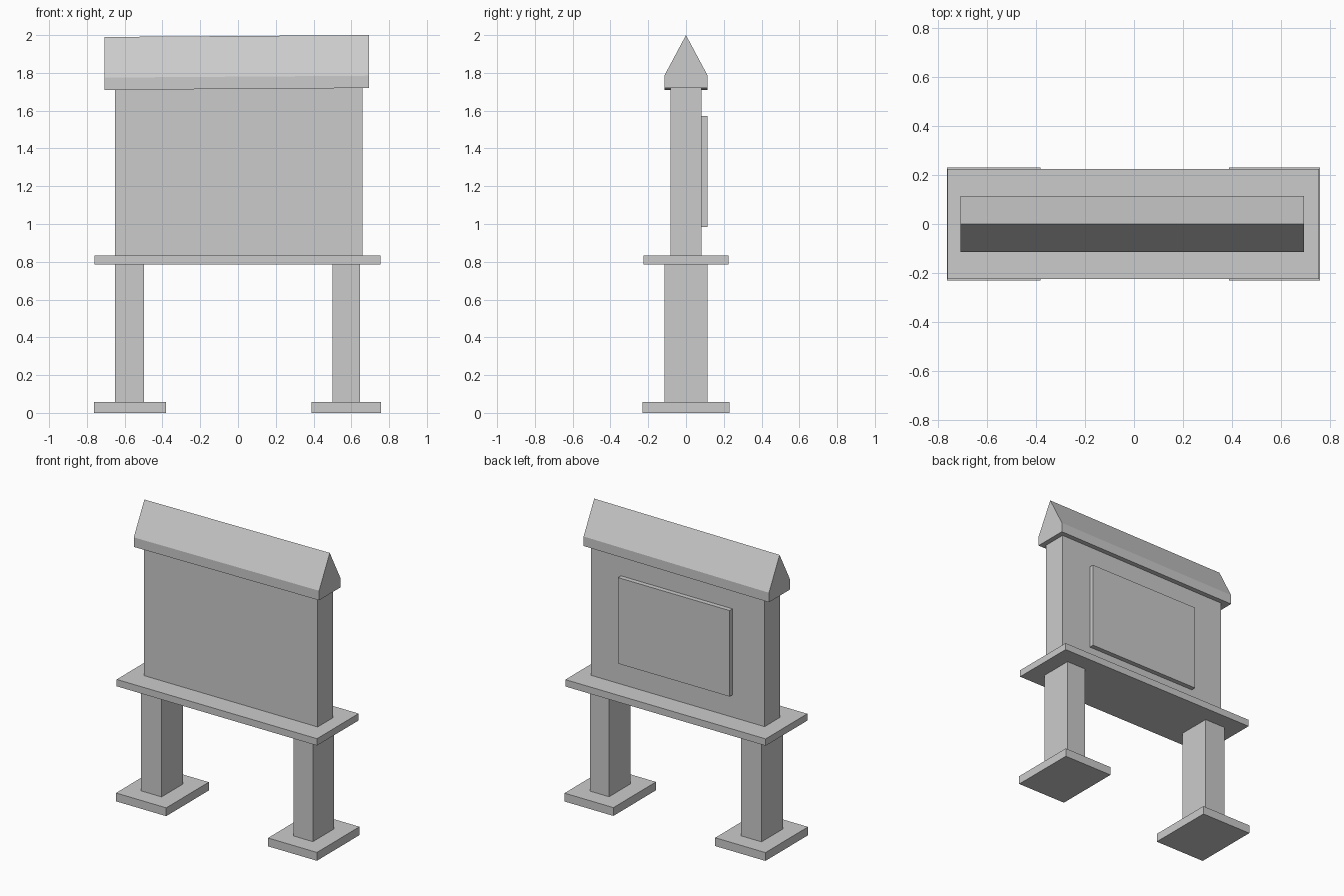
import bpy
import bmesh

if "Cube" in bpy.data.objects:
    bpy.data.objects.remove(bpy.data.objects["Cube"])


def make_object(name, bm):
    bmesh.ops.recalc_face_normals(bm, faces=bm.faces)
    mesh = bpy.data.meshes.new(name)
    bm.to_mesh(mesh)
    bm.free()
    obj = bpy.data.objects.new(name, mesh)
    bpy.context.collection.objects.link(obj)
    return obj


def box(name, xs, ys, zs):
    """Axis-aligned box from (min, max) ranges."""
    bm = bmesh.new()
    bmesh.ops.create_cube(bm, size=1)
    for v in bm.verts:
        v.co = [r[0] if c < 0 else r[1] for c, r in zip(v.co, (xs, ys, zs))]
    return make_object(name, bm)


# Feet and legs
for side, foot_x, leg_x in (("left", (-0.762, -0.382), (-0.652, -0.497)),
                            ("right", (0.388, 0.758), (0.501, 0.647))):
    box(side + "_foot", foot_x, (-0.23, 0.23), (0, 0.057))
    box(side + "_leg", leg_x, (-0.115, 0.115), (0.057, 0.785))

# Shelf plate across the legs
box("shelf", (-0.76, 0.755), (-0.225, 0.225), (0.785, 0.832))

# Upright board with a raised panel on the back
box("board", (-0.652, 0.66), (-0.082, 0.082), (0.832, 1.72))
box("back_panel", (-0.41, 0.435), (0.082, 0.114), (0.985, 1.573))

# Gabled roof: five-sided profile extruded along x, slightly raised at the right
profile = [(-0.115, 1.71), (0.115, 1.71), (0.115, 1.775), (0, 1.99), (-0.115, 1.775)]
bm = bmesh.new()
end = bm.faces.new([bm.verts.new((-0.708, y, z)) for y, z in profile])
ext = bmesh.ops.extrude_face_region(bm, geom=[end], use_keep_orig=True)
moved = [g for g in ext["geom"] if isinstance(g, bmesh.types.BMVert)]
bmesh.ops.translate(bm, verts=moved, vec=(1.402, 0, 0.01))
make_object("roof", bm)
